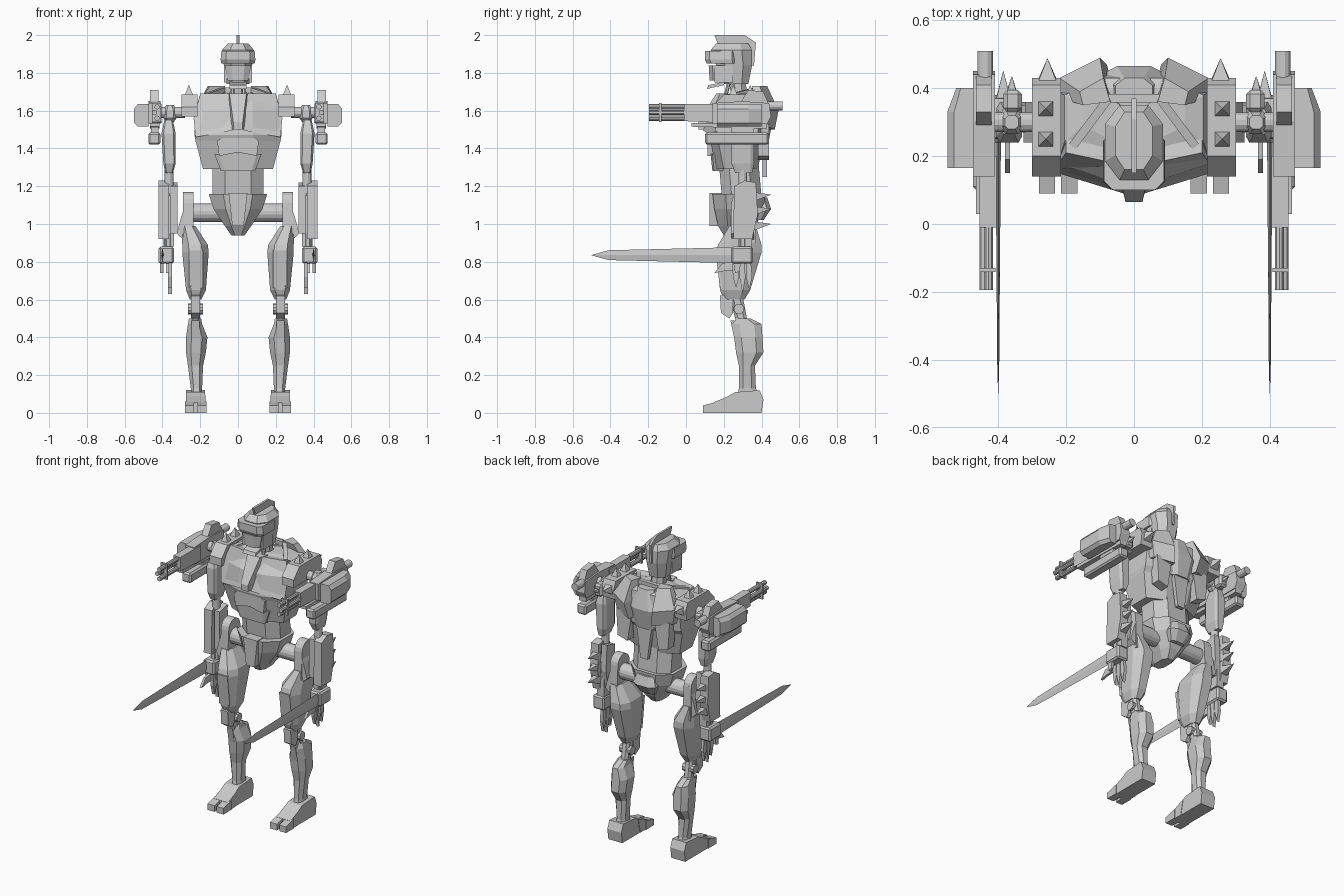
import bpy, bmesh, math
from mathutils import Vector

grey = bpy.data.materials.new("plain_grey")
grey.diffuse_color = (0.6, 0.6, 0.6, 1)


def loft(name, rings, mirror=False):
    """Skin rings of equal point count, cap both ends, optionally mirror over x."""
    bm = bmesh.new()
    vs = [[bm.verts.new(p) for p in r] for r in rings]
    n = len(vs[0])
    for a, b in zip(vs, vs[1:]):
        for i in range(n):
            j = (i + 1) % n
            bm.faces.new((a[i], a[j], b[j], b[i]))
    bm.faces.new(vs[0])
    bm.faces.new(vs[-1])
    bmesh.ops.recalc_face_normals(bm, faces=bm.faces)
    me = bpy.data.meshes.new(name)
    bm.to_mesh(me)
    bm.free()
    me.materials.append(grey)
    ob = bpy.data.objects.new(name, me)
    bpy.context.collection.objects.link(ob)
    if mirror:
        ob.modifiers.new("mirror", "MIRROR").use_mirror_merge = False
    return ob


def octa(z, x0, x1, y0, y1, c=0.25):
    """Chamfered rectangle ring at height z."""
    cx, cy = (x1 - x0) * c, (y1 - y0) * c
    return [(x0 + cx, y0, z), (x1 - cx, y0, z), (x1, y0 + cy, z), (x1, y1 - cy, z),
            (x1 - cx, y1, z), (x0 + cx, y1, z), (x0, y1 - cy, z), (x0, y0 + cy, z)]


def column(name, rows, mirror=True, c=0.25):
    """Stack of chamfered rings: rows of (z, x0, x1, y0, y1)."""
    return loft(name, [octa(*r, c) for r in rows], mirror)


def side(name, x0, x1, pts, mirror=True):
    """Side profile (y, z) extruded along x."""
    return loft(name, [[(x, y, z) for y, z in pts] for x in (x0, x1)], mirror)


def front(name, y0, y1, pts, mirror=True):
    """Front profile (x, z) extruded along y."""
    return loft(name, [[(x, y, z) for x, z in pts] for y in (y0, y1)], mirror)


def box(name, x0, x1, y0, y1, z0, z1, mirror=True, bevel=0.0):
    ob = side(name, x0, x1, [(y0, z0), (y1, z0), (y1, z1), (y0, z1)], mirror)
    if bevel:
        m = ob.modifiers.new("bevel", "BEVEL")
        m.width, m.segments = bevel, 1
    return ob


def rod(name, p, q, r0, r1=None, n=12, mirror=True):
    """Round or tapered bar between two points."""
    p, q = Vector(p), Vector(q)
    rot = (q - p).to_track_quat("Z", "Y")
    r1 = r0 if r1 is None else r1
    ang = [2 * math.pi * (i + 0.5) / n for i in range(n)]
    return loft(name, [[c + rot @ Vector((r * math.cos(a), r * math.sin(a), 0)) for a in ang]
                       for c, r in ((p, r0), (q, r1))], mirror)


# Head: helmet, crest, visor, face and jaw
column("helmet", [(1.74, -.06, .06, .19, .33), (1.84, -.075, .075, .16, .35),
                  (1.92, -.085, .085, .13, .35), (1.955, -.055, .055, .16, .33)], False)
side("crest", -.007, .007, [(.15, 2), (.31, 2), (.37, 1.96), (.36, 1.84), (.3, 1.84),
                            (.3, 1.94), (.17, 1.95)], False)
column("visor", [(1.85, -.088, .088, .11, .27), (1.87, -.092, .092, .10, .27),
                 (1.915, -.088, .088, .10, .27)], False, .15)
column("face", [(1.76, -.055, .055, .125, .2), (1.84, -.07, .07, .12, .2)], False)
side("jaw", -.045, .045, [(.11, 1.715), (.2, 1.735), (.21, 1.755), (.12, 1.735)], False)
box("cheek", .058, .075, .15, .25, 1.75, 1.84)
rod("neck", (0, .29, 1.6), (0, .27, 1.78), .05, .045, 8, False)
rod("neck_piston", (.035, .2, 1.64), (.03, .23, 1.76), .01, n=6)

# Torso shell
def shell(z, w, yf, yb, k=.35, d=.05):
    return [(-w * k, yf, z), (w * k, yf, z), (w, yf + d, z), (w, yb - .05, z),
            (w * .4, yb, z), (-w * .4, yb, z), (-w, yb - .05, z), (-w, yf + d, z)]

loft("chest", [shell(1.29, .185, .15, .38), shell(1.44, .225, .12, .41),
               shell(1.47, .23, .11, .43), shell(1.6, .225, .13, .44),
               shell(1.675, .205, .19, .43), shell(1.69, .15, .24, .40)])
loft("chest_plate", [[(.03, .09, 1.495), (.225, .15, 1.46), (.235, .16, 1.56), (.2, .21, 1.69), (.035, .175, 1.69)],
                     [(.03, .17, 1.495), (.225, .24, 1.46), (.225, .24, 1.56), (.2, .25, 1.68), (.035, .23, 1.68)]], True)
loft("chest_wedge", [[(-.025, .065, 1.5), (.025, .065, 1.5), (.045, .16, 1.5), (-.045, .16, 1.5)],
                     [(-.025, .065, 1.54), (.025, .065, 1.54), (.05, .17, 1.54), (-.05, .17, 1.54)],
                     [(-.045, .16, 1.69), (.045, .16, 1.69), (.06, .22, 1.69), (-.06, .22, 1.69)]])
front("belly_plate", .115, .2, [(0, 1.38), (.1, 1.36), (.11, 1.44), (.04, 1.48), (0, 1.48)])
rod("collar_bar", (.18, .23, 1.675), (.075, .37, 1.71), .018, n=4)
rod("collar_back", (-.075, .37, 1.71), (.075, .37, 1.71), .018, n=4, mirror=False)

# Back armour
column("back_block", [(1.45, -.07, .07, .36, .44), (1.58, -.1, .1, .36, .465),
                      (1.7, -.055, .055, .34, .43)], False)
loft("trapezius", [[(.07, .40, 1.5), (.21, .38, 1.52), (.2, .42, 1.52), (.08, .47, 1.5)],
                   [(.06, .39, 1.62), (.22, .37, 1.62), (.22, .43, 1.62), (.1, .49, 1.6)],
                   [(.07, .36, 1.73), (.15, .35, 1.73), (.16, .39, 1.73), (.09, .43, 1.73)]], True)
front("back_flap", .38, .44, [(.08, 1.53), (.19, 1.53), (.18, 1.36), (.11, 1.34)])
front("spine_strip", .405, .43, [(-.06, 1.5), (.06, 1.5), (.025, 1.25), (-.025, 1.25)], False)

# Waist and pelvis
column("waist", [(1.14, -.135, .135, .19, .40), (1.37, -.135, .135, .17, .38)], False)
column("waist_guard", [(1.28, -.09, .09, .14, .22), (1.37, -.125, .125, .13, .24)], False, .1)
column("pelvis", [(.94, -.035, .035, .2, .33), (.99, -.07, .07, .17, .37),
                  (1.08, -.13, .13, .15, .41), (1.16, -.155, .155, .14, .42)], False)
front("groin_guard", .125, .2, [(-.05, 1.165), (.05, 1.165), (.03, .99), (-.03, .99)], False)
column("tail_block", [(1.02, -.05, .05, .36, .41), (1.08, -.08, .08, .36, .45),
                      (1.14, -.06, .06, .36, .43)], False)
rod("hip_axle", (-.26, .3, 1.06), (.26, .3, 1.06), .05, n=16, mirror=False)

# Legs
arch = [(.3 + .06 * math.cos(math.pi * i / 8), 1.11 + .06 * math.sin(math.pi * i / 8)) for i in range(9)]
side("hip_bracket", .235, .29, [(.37, .9)] + arch + [(.23, .9)])
front("hip_cheek", .24, .36, [(.27, 1.12), (.30, 1.04), (.325, .95), (.27, .9), (.25, 1.0)])
column("thigh", [(.6, .195, .255, .2, .31), (.65, .17, .275, .18, .34), (.85, .155, .295, .16, .40),
                 (.89, .16, .295, .17, .40), (.99, .225, .30, .23, .37)])
side("thigh_plate", .185, .26, [(.155, .86), (.18, .66), (.22, .66), (.22, .86)])
column("knee_link", [(.46, .2, .25, .27, .33), (.62, .2, .25, .23, .3)])
side("knee_pad", .2, .25, [(.18, .62), (.185, .53), (.23, .5), (.25, .53), (.25, .64)])
rod("knee_pin", (.185, .28, .55), (.265, .28, .55), .028, n=10)
column("calf", [(.08, .19, .25, .27, .39), (.13, .19, .25, .28, .37), (.25, .185, .265, .28, .365),
                (.32, .17, .275, .265, .41), (.4, .162, .275, .255, .405),
                (.47, .19, .265, .245, .40), (.5, .195, .26, .27, .34)])
side("shin_ridge", .205, .245, [(.235, .49), (.25, .42), (.285, .26), (.31, .26), (.31, .49)])
side("heel", .175, .275, [(.2, 0), (.4, 0), (.41, .07), (.39, .12), (.26, .11), (.2, .075)])
for x0, x1 in ((.167, .215), (.232, .28)):
    side("toe", x0, x1, [(.09, 0), (.17, 0), (.17, .06), (.09, .04)])
side("instep", .172, .275, [(.145, 0), (.22, 0), (.24, .095), (.145, .055)])

# Shoulders with spikes
side("shoulder_block", .215, .30, [(.14, 1.57), (.42, 1.57), (.43, 1.64), (.41, 1.685), (.2, 1.685), (.14, 1.62)])
for y in (.25, .34):
    rod("shoulder_spike", (.26, y, 1.68), (.26, y, 1.735), .033, .001, 4)
rod("rear_spike", (.255, .42, 1.63), (.255, .487, 1.64), .04, .001, 4)
rod("shoulder_axle", (.28, .3, 1.59), (.43, .3, 1.59), .03)
column("shoulder_joint", [(1.54, .34, .38, .28, .32), (1.56, .325, .395, .265, .335),
                          (1.6, .325, .395, .265, .335), (1.63, .34, .38, .28, .32)])
box("shoulder_pod", .33, .385, .33, .395, 1.54, 1.62, bevel=.012)
rod("pod_spike", (.36, .39, 1.58), (.36, .435, 1.59), .02, .001, 4)

# Arms
column("upper_arm", [(1.27, .345, .385, .26, .35), (1.32, .33, .395, .24, .36),
                     (1.48, .33, .405, .24, .36), (1.55, .345, .39, .265, .34)], c=.15)
rod("elbow", (.365, .3, 1.16), (.365, .3, 1.3), .024)
fore = [(.25, .92), (.255, 1.2), (.31, 1.23), (.37, 1.22), (.38, 1.05), (.35, .92)]
side("forearm_outer", .365, .42, fore)
side("forearm_inner", .32, .357, [(.27, .95), (.27, 1.2), (.35, 1.22), (.36, 1.05), (.34, .95)])
box("forearm_core", .34, .39, .28, .35, .88, 1.15)
for z in (1.0, 1.08, 1.155):
    rod("forearm_spike", (.385, .355, z - .01), (.385, .45, z), .035, .001, 4)

# Hands and blades
box("wrist", .34, .42, .24, .355, .79, .88, bevel=.01)
rod("wrist_rod", (.37, .3, .86), (.37, .3, .95), .025, n=8)
for y, z in ((.26, .66), (.295, .63), (.33, .65)):
    side("finger", .35, .37, [(y - .014, .8), (y + .014, .8), (y + .02, .72), (y + .005, z), (y - .012, .72)])
side("thumb", .395, .412, [(.25, .8), (.29, .8), (.285, .75), (.26, .74)])
side("claw", .365, .38, [(.25, .8), (.19, .79), (.15, .74), (.2, .75), (.25, .75)])
loft("blade", [[(.4, y, .835 + h), (.4 + t, y, .835), (.4, y, .835 - h), (.4 - t, y, .835)]
               for y, h, t in ((.26, .042, .008), (-.41, .026, .003), (-.5, .001, .0005))], True)

# Arm cannons
side("cannon_body", .405, .455, [(-.01, 1.545), (.2, 1.535), (.2, 1.635), (-.01, 1.635)])
side("cannon_housing", .41, .475, [(.14, 1.53), (.43, 1.53), (.45, 1.57), (.44, 1.64), (.3, 1.65), (.14, 1.64)])
side("cannon_sight", .42, .465, [(.28, 1.63), (.44, 1.63), (.41, 1.70), (.33, 1.71)])
rod("cannon_tail", (.438, .43, 1.625), (.438, .51, 1.625), .024)
for x, z in ((.428, 1.62), (.428, 1.56), (.442, 1.59)):
    rod("barrel", (x, -.195, z), (x, .02, z), .014, n=10)
box("barrel_clamp", .408, .455, -.142, -.13, 1.54, 1.64)
side("cannon_rail", .415, .465, [(.03, 1.515), (.43, 1.505), (.43, 1.535), (.03, 1.535)])
box("launcher", .41, .475, .10, .44, 1.42, 1.485, bevel=.01)
box("launcher_post", .42, .46, .24, .36, 1.47, 1.54)
loft("ammo_box", [[(.475, .165, z), (.475 + w, .165, z), (.475 + w, .33, z), (.475 + w * .65, .40, z), (.475, .40, z)]
                  for z, w in ((1.515, .055), (1.535, .075), (1.61, .075), (1.635, .055))], True)
